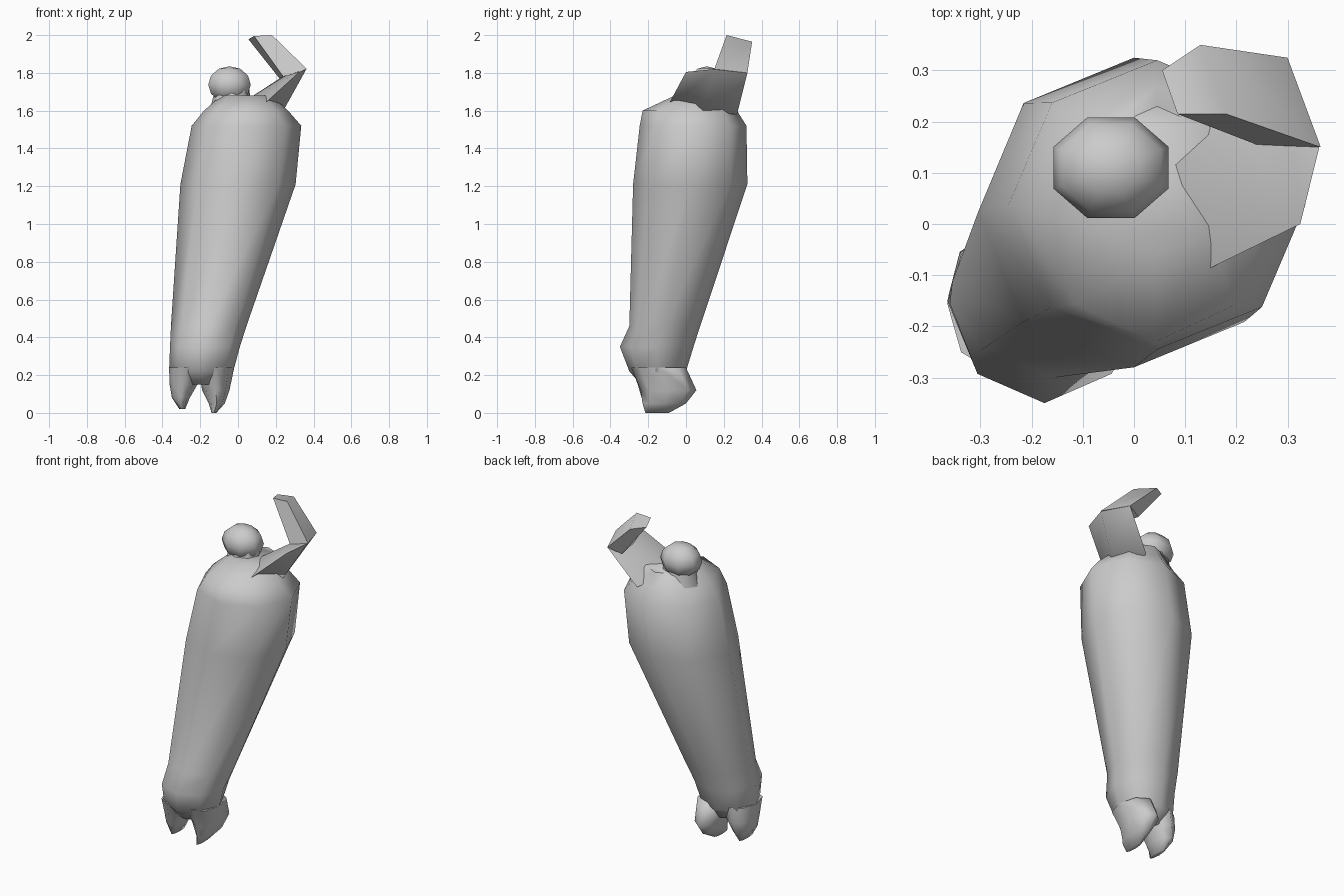
import bpy, bmesh, math
from mathutils import Matrix

if "Cube" in bpy.data.objects:
    bpy.data.objects.remove(bpy.data.objects["Cube"])


def finish(bm, name, angle=60):
    bmesh.ops.recalc_face_normals(bm, faces=bm.faces[:])
    me = bpy.data.meshes.new(name)
    bm.to_mesh(me)
    bm.free()
    ob = bpy.data.objects.new(name, me)
    bpy.context.collection.objects.link(ob)
    bpy.ops.object.select_all(action='DESELECT')
    ob.select_set(True)
    bpy.context.view_layer.objects.active = ob
    bpy.ops.object.shade_smooth_by_angle(angle=math.radians(angle))
    return ob


def loft(name, sections, angle=60):
    """Skin a list of equal-length point loops and cap both ends."""
    bm = bmesh.new()
    rings = [[bm.verts.new(p) for p in s] for s in sections]
    n = len(rings[0])
    for a, b in zip(rings, rings[1:]):
        for i in range(n):
            j = (i + 1) % n
            bm.faces.new((a[i], a[j], b[j], b[i]))
    bm.faces.new(rings[0])
    bm.faces.new(rings[-1])
    return finish(bm, name, angle)


def ring(z, x0, x1, y0, y1, n=8):
    cx, cy, rx, ry = (x0 + x1) / 2, (y0 + y1) / 2, (x1 - x0) / 2, (y1 - y0) / 2
    return [(cx + rx * math.cos(2 * math.pi * i / n),
             cy + ry * math.sin(2 * math.pi * i / n), z) for i in range(n)]


# Leaning robed body, z then x and y extents
hem_bump = ring(0.35, -0.36, 0.01, -0.35, 0.04)
loft("body", [
    ring(0.15, -0.30, -0.09, -0.24, -0.05),
    ring(0.22, -0.365, -0.025, -0.30, 0.0),
    hem_bump,
    ring(0.46, -0.355, 0.045, -0.30, 0.075),
    ring(1.21, -0.305, 0.305, -0.28, 0.325),
    ring(1.52, -0.245, 0.335, -0.245, 0.32),
    ring(1.60, -0.18, 0.265, -0.23, 0.27),
    ring(1.68, -0.09, 0.18, -0.06, 0.23),
])

# Feet below the hem
loft("left_foot", [
    ring(0.24, -0.365, -0.18, -0.29, -0.02),
    ring(0.15, -0.362, -0.215, -0.255, -0.02),
    ring(0.08, -0.35, -0.255, -0.235, -0.04),
    ring(0.02, -0.31, -0.28, -0.215, -0.09),
], 80)
loft("right_foot", [
    ring(0.24, -0.21, -0.02, -0.29, 0.0),
    ring(0.12, -0.19, -0.045, -0.24, 0.055),
    ring(0.05, -0.155, -0.07, -0.23, 0.0),
    ring(0.0, -0.14, -0.115, -0.215, -0.09),
], 80)

# Neck and head
loft("neck", [ring(1.60, -0.15, 0.07, 0.0, 0.21),
              ring(1.72, -0.12, 0.06, 0.03, 0.19)])
bm = bmesh.new()
bmesh.ops.create_uvsphere(bm, u_segments=8, v_segments=6, radius=1, matrix=(
    Matrix.Translation((-0.045, 0.11, 1.738)) @ Matrix.Diagonal((0.122, 0.106, 0.097, 1))
    @ Matrix.Rotation(math.pi / 8, 4, 'Z')))
finish(bm, "head", 80)

# Broad upper arm from shoulder to elbow
loft("upper_arm", [
    [(0.10, -0.11, 1.60), (0.24, 0.09, 1.60), (0.14, 0.27, 1.58), (0.02, 0.10, 1.64)],
    [(0.325, 0.0, 1.805), (0.362, 0.15, 1.82), (0.30, 0.325, 1.80), (0.235, 0.155, 1.78)],
], 80)

# Raised forearm ending in a blunt hand
loft("forearm", [
    [(0.24, 0.155, 1.78), (0.365, 0.15, 1.82), (0.30, 0.325, 1.80), (0.22, 0.30, 1.77)],
    [(0.085, 0.215, 1.995), (0.18, 0.215, 2.0), (0.13, 0.35, 1.965), (0.055, 0.30, 1.978)],
], 70)
